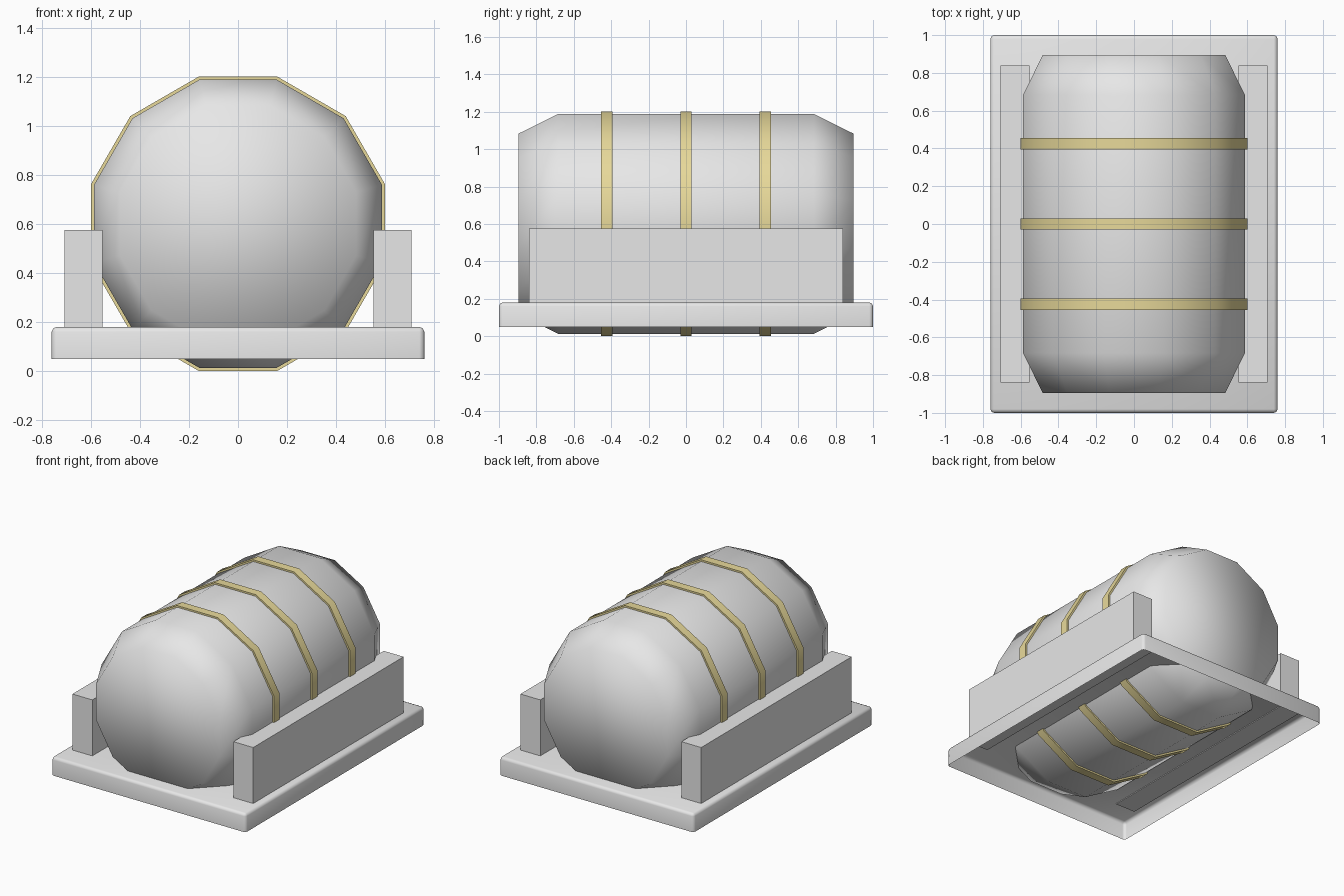
import bpy, bmesh, math

if "Cube" in bpy.data.objects:
    bpy.data.objects.remove(bpy.data.objects["Cube"])

SIDES = 12
AXIS_Z = 0.601


def material(name, rgb):
    m = bpy.data.materials.new(name)
    m.diffuse_color = (*rgb, 1)
    m.use_nodes = True
    m.node_tree.nodes["Principled BSDF"].inputs["Base Color"].default_value = m.diffuse_color
    return m


GREY = material("light grey", (0.8, 0.8, 0.8))
GOLD = material("pale gold", (0.8, 0.69, 0.32))


def finish(name, bm, mat, angle=None):
    bmesh.ops.recalc_face_normals(bm, faces=bm.faces)
    me = bpy.data.meshes.new(name)
    bm.to_mesh(me)
    bm.free()
    ob = bpy.data.objects.new(name, me)
    bpy.context.collection.objects.link(ob)
    me.materials.append(mat)
    if angle is not None:
        bpy.ops.object.select_all(action='DESELECT')
        ob.select_set(True)
        bpy.context.view_layer.objects.active = ob
        bpy.ops.object.shade_smooth_by_angle(angle=math.radians(angle))
    return ob


def lathe(name, profile, mat, angle, closed):
    """Twelve-sided loft along y; profile = (y, flat-to-centre distance)."""
    bm = bmesh.new()
    rings = []
    for y, apothem in profile:
        r = apothem / math.cos(math.pi / SIDES)
        rings.append([bm.verts.new((r * math.cos(a), y, AXIS_Z + r * math.sin(a)))
                      for a in (2 * math.pi * (i + 0.5) / SIDES for i in range(SIDES))])
    pairs = list(zip(rings, rings[1:]))
    if closed:
        pairs.append((rings[-1], rings[0]))
    else:
        bm.faces.new(rings[0])
        bm.faces.new(rings[-1])
    for a, b in pairs:
        for i in range(SIDES):
            j = (i + 1) % SIDES
            bm.faces.new((a[i], a[j], b[j], b[i]))
    return finish(name, bm, mat, angle)


def box(x0, x1, y0, y1, z0, z1):
    bm = bmesh.new()
    bmesh.ops.create_cube(bm, size=1)
    for v in bm.verts:
        v.co = (x1 if v.co.x > 0 else x0, y1 if v.co.y > 0 else y0, z1 if v.co.z > 0 else z0)
    return bm


# Tank with chamfered ends, fully smooth
lathe("tank", [(-0.896, 0.482), (-0.683, 0.588), (0.683, 0.588), (0.896, 0.482)],
      GREY, 180, False)

# Three straps around the tank
for i, y in enumerate((-0.424, 0, 0.424)):
    lathe(f"strap_{i + 1}", [(y - 0.03, 0.58), (y - 0.03, 0.6), (y + 0.03, 0.6), (y + 0.03, 0.58)],
          GOLD, 40, True)

# Base tray: rounded top and corners, open underneath
bm = box(-0.76, 0.76, -1, 1, 0.05, 0.18)
bottom = [f for f in bm.faces if all(v.co.z < 0.1 for v in f.verts)]
bmesh.ops.delete(bm, geom=bottom, context='FACES_ONLY')
edges = [e for e in bm.edges if not e.is_boundary]
bmesh.ops.bevel(bm, geom=edges, offset=0.02, segments=2, profile=0.5, affect='EDGES')
finish("base", bm, GREY, 50)

# Side rails
for name, s in (("left_rail", -1), ("right_rail", 1)):
    xs = sorted((0.552 * s, 0.707 * s))
    finish(name, box(*xs, -0.84, 0.84, 0.175, 0.576), GREY)
